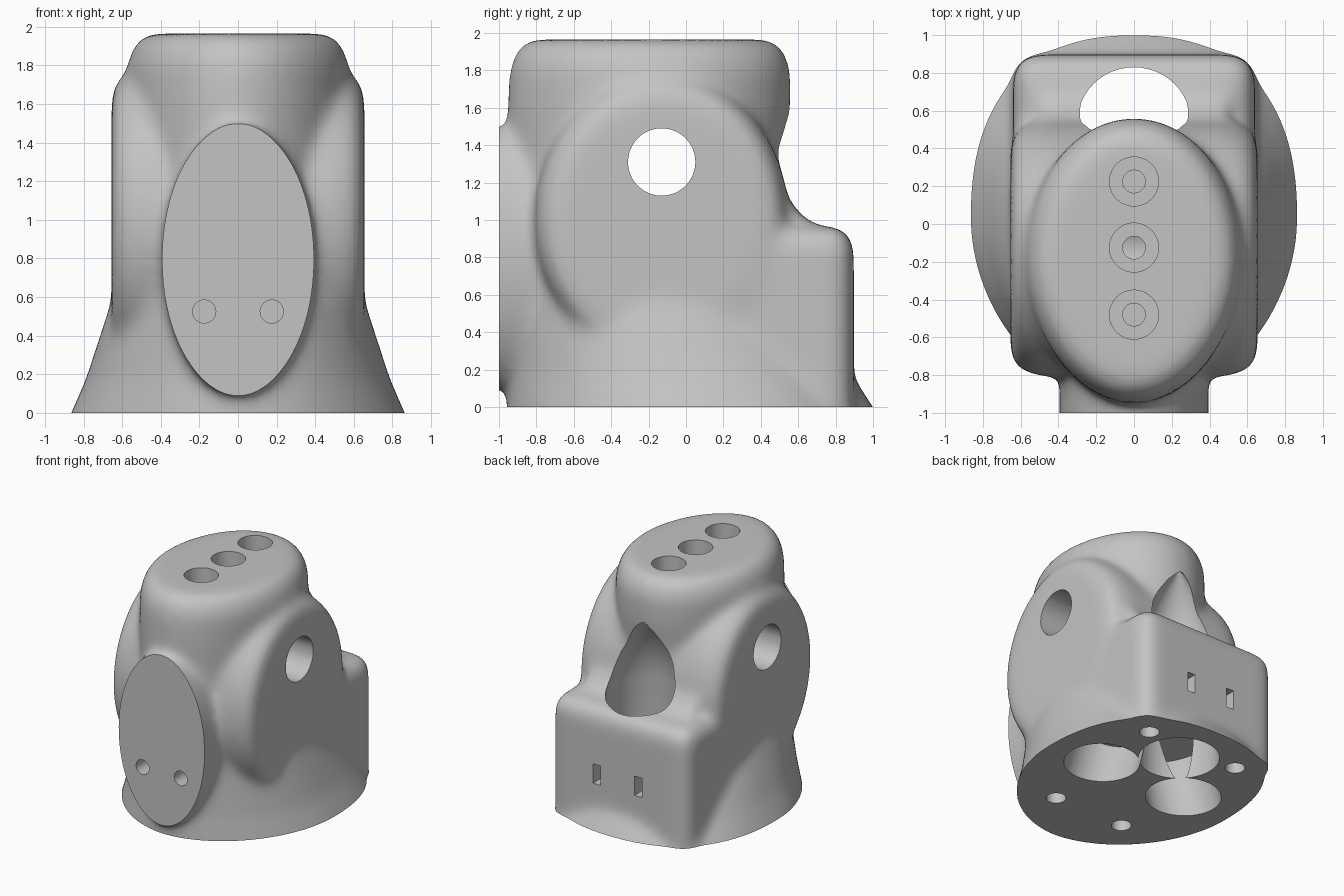
import bpy, bmesh, math
from mathutils import Matrix, Vector

if "Cube" in bpy.data.objects:
    bpy.data.objects.remove(bpy.data.objects["Cube"], do_unlink=True)

grey = bpy.data.materials.new("housing grey")
grey.use_nodes = True
COLOUR = (0.55, 0.55, 0.55, 1)
grey.diffuse_color = COLOUR
grey.node_tree.nodes["Principled BSDF"].inputs["Base Color"].default_value = COLOUR


def make(name, rings):
    """Closed solid skinned through a stack of equal rings."""
    bm = bmesh.new()
    loops = [[bm.verts.new(p) for p in ring] for ring in rings]
    for low, high in zip(loops, loops[1:]):
        for i in range(len(low)):
            j = (i + 1) % len(low)
            bm.faces.new((low[i], low[j], high[j], high[i]))
    bm.faces.new(loops[0][::-1])
    bm.faces.new(loops[-1])
    bmesh.ops.recalc_face_normals(bm, faces=bm.faces)
    mesh = bpy.data.meshes.new(name)
    bm.to_mesh(mesh)
    bm.free()
    ob = bpy.data.objects.new(name, mesh)
    bpy.context.collection.objects.link(ob)
    mesh.materials.append(grey)
    return ob


def lathe(name, profile, loc, turn=Matrix(), sides=48, scale=(1, 1)):
    """Solid of (radius, height) pairs round an axis, turned and placed."""
    angles = [math.tau * k / sides for k in range(sides)]
    return make(name, [[turn @ Vector((r * scale[0] * math.cos(a), r * scale[1] * math.sin(a), h)) + Vector(loc)
                        for a in angles] for r, h in profile])


def block(name, low, high):
    (a, b, c), (d, e, f) = low, high
    return make(name, [[(a, b, z), (d, b, z), (d, e, z), (a, e, z)] for z in (c, f)])


def modify(ob, kind, **settings):
    mod = ob.modifiers.new(kind.title(), kind)
    for key, value in settings.items():
        setattr(mod, key, value)
    bpy.ops.object.select_all(action="DESELECT")
    bpy.context.view_layer.objects.active = ob
    ob.select_set(True)
    bpy.ops.object.modifier_apply(modifier=mod.name)


def combine(ob, other, operation, solver="MANIFOLD"):
    modify(ob, "BOOLEAN", object=other, operation=operation, solver=solver)
    bpy.data.objects.remove(other, do_unlink=True)


def egg(z, rx, front, back, inset=0.0, square=2.0):
    """Ring that is slightly pointed in front and squarer behind."""
    cy, ry = (front + back) / 2, (back - front) / 2 - inset
    ring = []
    for k in range(72):
        c, s = math.cos(math.tau * k / 72), math.sin(math.tau * k / 72)
        p = 2 / square if s > 0 else 1.06
        ring.append(((rx - inset) * math.copysign(abs(c) ** p, c),
                     cy + ry * math.copysign(abs(s) ** p, s), z))
    return ring


ALONG_X = Matrix.Rotation(math.pi / 2, 3, "Y")
ALONG_Y = Matrix.Rotation(math.pi / 2, 3, "X")

# Core with flared skirt and rounded crown
body = make("housing", [
    egg(-0.3, 0.99, -0.96, 1.19, 0, 2.4), egg(0, 0.865, -0.96, 1.0, 0, 2.4), egg(0.17, 0.79, -0.95, 0.89, 0, 2.4),
    egg(0.4, 0.715, -0.945, 0.74, 0, 2.3), egg(0.6, 0.65, -0.945, 0.63, 0, 2.2), egg(1.0, 0.58, -0.945, 0.52, 0, 2.1),
    egg(1.25, 0.57, -0.95, 0.52), egg(1.6, 0.575, -0.955, 0.56), egg(1.8, 0.575, -0.945, 0.56),
    egg(1.89, 0.575, -0.945, 0.56, 0.03), egg(1.94, 0.575, -0.945, 0.56, 0.07),
    egg(1.965, 0.575, -0.945, 0.56, 0.13)])

# Oval side bosses with well rounded rims
rim = [(0.8, 0.655), (0.9, 0.635), (0.965, 0.575), (1, 0.47)]
boss = lathe("side_boss", [(r, -h) for r, h in rim] + rim[::-1], (0, -0.13, 1.0), ALONG_X, 64, (0.79, 0.68))
combine(body, boss, "UNION", "EXACT")

# Oval front mount, cut flat later
mount = lathe("front_mount", [(1, 0.4), (1, 1.3)], (0, 0, 0.795), ALONG_Y, 64, (0.395, 0.7))
combine(body, mount, "UNION", "EXACT")

# Square rear box with rounded corners
box = block("rear_box", (-0.64, 0.05, -0.3), (0.64, 0.897, 0.967))
modify(box, "BEVEL", width=0.13, segments=5)
combine(body, box, "UNION", "EXACT")

# Hollow fillet between the core and the box
curve = [(0.3, 0.85), (0.3, 1.22), (0.51, 1.22), (0.55, 1.11), (0.62, 1.02), (0.72, 0.96), (0.72, 0.85)]
combine(body, make("rear_fillet", [[(x, y, z) for y, z in curve] for x in (-0.5, 0.5)]), "UNION", "EXACT")

# Blend the parts together with soft fillets
modify(body, "REMESH", mode="VOXEL", voxel_size=0.022)
modify(body, "SMOOTH", factor=0.5, iterations=48)

# Flat base and flat mounting face
combine(body, block("trim_volume", (-2, -1, 0), (2, 2, 3)), "INTERSECT")

cutters = [
    # Cross bore
    lathe("cross_bore", [(0.18, -1), (0.18, 1)], (0, -0.13, 1.31), ALONG_X),
    # Rear channel ending in a pointed arch
    lathe("rear_channel", [(0.305, -0.1), (0.305, 1.0), (0.28, 1.15), (0.24, 1.28), (0.18, 1.4),
                           (0.11, 1.51), (0.01, 1.62)], (0, 0.525, 0)),
]
# Counterbored holes in the crown
for y in (0.225, -0.125, -0.48):
    cutters.append(lathe("crown_hole", [(0.06, 1.45), (0.06, 1.75), (0.13, 1.75), (0.13, 2.1)], (0, y, 0)))

for side in (-1, 1):
    # Pin holes in the front mount
    cutters.append(lathe("pin_hole", [(0.06, 0.75), (0.06, 1.1)], (side * 0.175, 0, 0.525), ALONG_Y, 32))
    # Slots in the rear box
    cutters.append(block("rear_slot", (side * 0.19 - 0.035, 0.8, 0.34), (side * 0.19 + 0.035, 1.0, 0.5)))
    # Leaning pockets and screw holes in the base
    lean = Matrix.Rotation(-side * 0.26, 3, "Y")
    cutters.append(lathe("base_pocket", [(0.28, -0.2), (0.28, 0.4)], (side * 0.4, 0.1, 0), lean))
    for x, y in ((0.42, 0.68), (0.32, -0.53)):
        cutters.append(lathe("screw_hole", [(0.075, -0.1), (0.075, 0.25)], (side * x, y, 0), sides=32))

for cutter in cutters:
    combine(body, cutter, "DIFFERENCE")

body.data.materials.clear()
body.data.materials.append(grey)
bpy.ops.object.select_all(action="DESELECT")
bpy.context.view_layer.objects.active = body
body.select_set(True)
bpy.ops.object.shade_smooth_by_angle(angle=math.radians(35))
